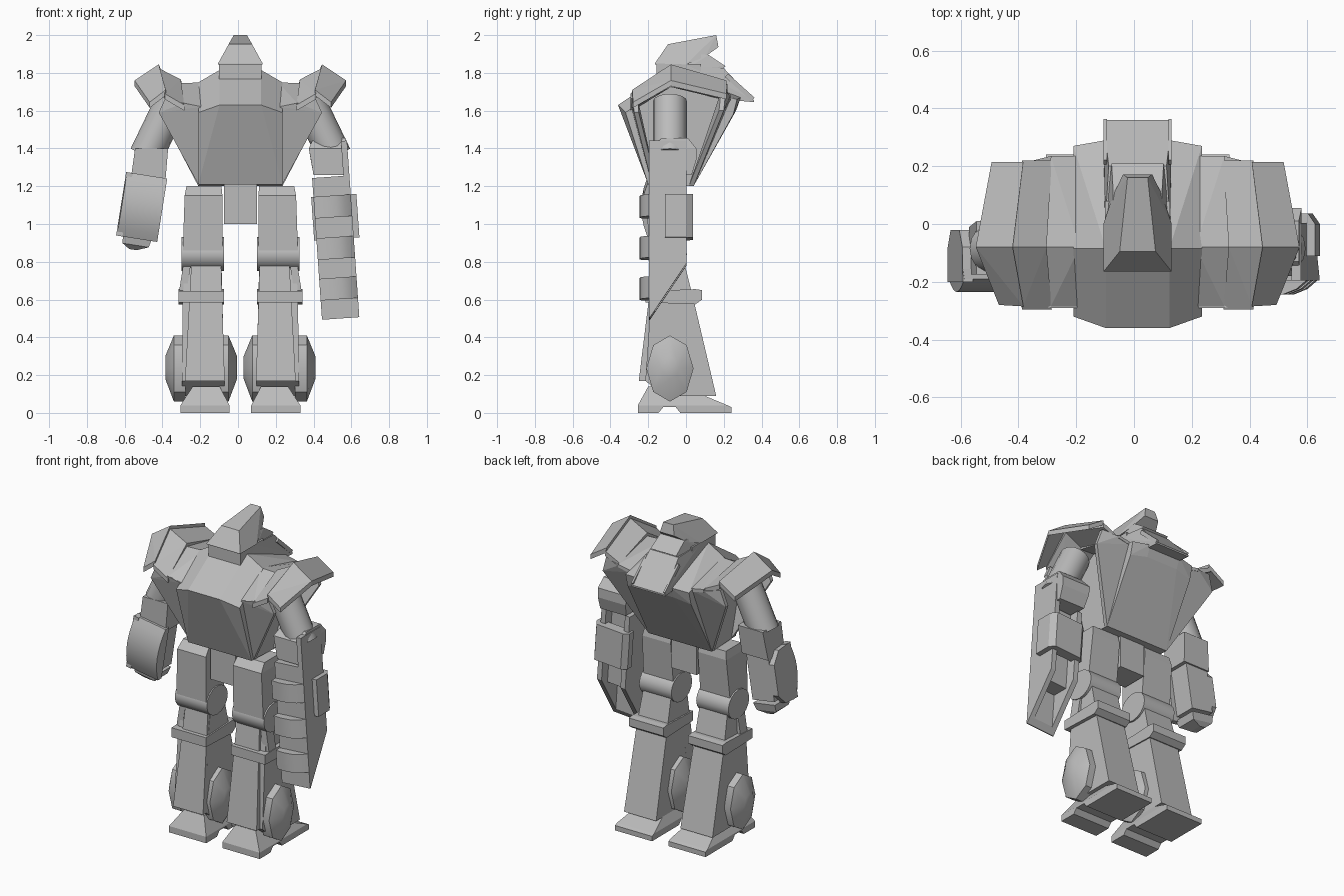
import bpy, bmesh, math
from mathutils import Matrix, Vector

C = 0.0125  # body symmetry plane
grey = bpy.data.materials.new("plain_grey")
grey.diffuse_color = (0.5, 0.5, 0.5, 1)


def finish(name, bm, M=None, smooth=False):
    if M is not None:
        bm.transform(M)
    bmesh.ops.recalc_face_normals(bm, faces=bm.faces[:])
    me = bpy.data.meshes.new(name)
    bm.to_mesh(me)
    bm.free()
    me.materials.append(grey)
    for p in me.polygons:
        p.use_smooth = False
    ob = bpy.data.objects.new(name, me)
    bpy.context.scene.collection.objects.link(ob)
    if smooth:
        bpy.context.view_layer.objects.active = ob
        ob.select_set(True)
        bpy.ops.object.shade_smooth_by_angle(angle=math.radians(35))
        ob.select_set(False)
    return ob


def hull(name, pts, M=None, smooth=False):
    """Convex solid through the points."""
    bm = bmesh.new()
    vs = [bm.verts.new(p) for p in pts]
    r = bmesh.ops.convex_hull(bm, input=vs)
    junk = {v for v in r["geom_interior"] + r["geom_unused"] if isinstance(v, bmesh.types.BMVert)}
    bmesh.ops.delete(bm, geom=list(junk), context='VERTS')
    bmesh.ops.dissolve_limit(bm, angle_limit=math.radians(2), verts=bm.verts[:], edges=bm.edges[:])
    return finish(name, bm, M, smooth)


def rect(z, x0, x1, y0, y1):
    return [(x, y, z) for x in (x0, x1) for y in (y0, y1)]


def box(name, x0, x1, y0, y1, z0, z1, M=None):
    return hull(name, rect(z0, x0, x1, y0, y1) + rect(z1, x0, x1, y0, y1), M)


def both(name, pts, smooth=False):
    """Same part on both sides; x is the distance from the symmetry plane."""
    for side, s in (("left", -1), ("right", 1)):
        hull(side + "_" + name, [(C + s * x, y, z) for x, y, z in pts], None, smooth)


def centred(pts):
    return [(C + s * x, y, z) for x, y, z in pts for s in (-1, 1)]


def ring(x, cy, cz, ry, rz, n):
    return [(x, cy + ry * math.sin(2 * math.pi * i / n), cz + rz * math.cos(2 * math.pi * i / n)) for i in range(n)]


def slab(top, drop):
    return top + [(x, y, z - drop) for x, y, z in top]


# torso
hull("chest", centred([
    (.11, -.36, 1.63), (.2225, -.32, 1.59), (.11, -.085, 1.815), (.2225, -.085, 1.75),
    (.11, .29, 1.67), (.2225, .27, 1.66), (.11, .265, 1.60), (.2225, .25, 1.58),
    (.2225, -.2, 1.21), (.2225, .04, 1.2)]))
box("pelvis", C - .0875, C + .0875, -.17, 0, 1.0, 1.25)

# hollow shoulder: front and back wings, sloped roof plates
both("front_wing", [(x, y + d, z) for x, y, z in
     [(.432, -.275, 1.59), (.40, -.28, 1.66), (.30, -.29, 1.64), (.21, -.29, 1.62), (.2225, -.18, 1.21)]
     for d in (0, .025)])
both("back_wing", [(x, y + d, z) for x, y, z in
     [(.432, .20, 1.60), (.40, .21, 1.70), (.30, .235, 1.68), (.21, .235, 1.66), (.2225, .04, 1.2)]
     for d in (0, -.025)])
both("shoulder_pad_front", slab([(.56, -.08, 1.76), (.432, -.08, 1.845), (.48, -.28, 1.645), (.395, -.285, 1.71)], .03))
both("shoulder_pad_back", slab([(.56, -.08, 1.76), (.432, -.08, 1.845), (.505, .215, 1.69), (.395, .215, 1.76)], .03))
both("shoulder_strip_front", slab([(.432, -.08, 1.825), (.315, -.08, 1.765), (.40, -.295, 1.69), (.297, -.295, 1.63)], .03))
both("shoulder_strip_back", slab([(.432, -.08, 1.825), (.315, -.08, 1.765), (.40, .22, 1.74), (.297, .22, 1.69)], .03))
both("collar_front", slab([(.32, -.08, 1.745), (.20, -.08, 1.75), (.30, -.285, 1.64), (.20, -.285, 1.62)], .02))
both("collar_back", slab([(.32, -.08, 1.745), (.20, -.08, 1.75), (.30, .235, 1.69), (.20, .235, 1.67)], .02))

# head
hull("head_crest", centred([
    (.118, -.165, 1.85), (.062, -.095, 1.952), (.035, .16, 2.0), (.05, .172, 1.937),
    (.085, .10, 1.885), (.118, .0, 1.845), (.118, -.165, 1.845)]))
box("neck", C - .112, C + .112, -.155, .08, 1.76, 1.846)
hull("head_visor", centred([
    (.085, .03, 1.90), (.085, .12, 1.895), (.09, .21, 1.835), (.112, .0, 1.82), (.10, .12, 1.78)]))
hull("head_lower_plate", centred([
    (.112, -.05, 1.80), (.112, .0, 1.84), (.10, .2, 1.825),
    (.105, .28, 1.735), (.118, .36, 1.655), (.118, .36, 1.645), (.118, .2, 1.66)]))
for s in (-1, 1):
    box("head_side_rim", C + s * .112 - .006, C + s * .112 + .006, -.19, .0, -.012, .012,
        Matrix.Translation((0, .355, 1.66)) @ Matrix.Rotation(math.radians(-42), 4, 'X'))

# upper arms
for side, s in (("left", -1), ("right", 1)):
    a, b = Vector((C + s * .36, -.085, 1.65)), Vector((C + s * .50, -.085, 1.36))
    bm = bmesh.new()
    bmesh.ops.create_cone(bm, cap_ends=True, segments=16, radius1=.09, radius2=.09, depth=(b - a).length)
    M = Matrix.Translation((a + b) / 2) @ (b - a).to_track_quat('Z', 'Y').to_matrix().to_4x4()
    finish(side + "_upper_arm", bm, M, True)

# left forearm with curved L-shaped guard and fist, tilted outward
L = Matrix.Translation((-.51, 0, 1.09)) @ Matrix.Rotation(math.radians(9), 4, 'Y')
hull("left_elbow", rect(1.4, -.545, -.37, -.175, .01) + rect(1.22, -.57, -.385, -.175, -.01))
box("left_forearm", -.075, .08, -.17, -.02, -.14, .17, L)
hull("left_arm_guard", [(x, -.235 + .045 * (z / .17) ** 2, z)
     for z in [-.17 + i * .34 / 8 for i in range(9)] for x in (-.105, .11)]
     + [(x, -.155, z) for x in (-.11, .11) for z in (-.17, .17)], L, True)
hull("left_guard_outer_plate", [(x, y, z) for x in (-.11, -.075)
     for y, z in ((-.2, -.17), (-.2, .17), (-.08, .16), (-.02, .09), (-.02, -.1), (-.08, -.165))], L)
hull("left_fist", rect(-.16, -.075, .08, -.17, -.02) + rect(-.205, -.07, .07, -.16, -.03)
     + rect(-.23, -.03, .01, -.13, -.05), L)

# right arm: elbow, long gauntlet open at the back, curved ribs and clamp
hull("right_elbow", rect(1.26, .40, .58, -.18, .03) + rect(1.34, .385, .58, -.18, .055)
     + rect(1.40, .375, .58, -.18, .055) + rect(1.455, .40, .57, -.13, .01))
R = Matrix.Translation((.49, 0, 1.25)) @ Matrix.Rotation(math.radians(-4), 4, 'Y')
prof = [(-.195, 0), (.003, 0), (.003, -.465), (-.19, -.752), (-.195, -.752)]
for name, x0, x1 in (("inner", -.098, -.065), ("outer", .068, .10)):
    hull("right_gauntlet_" + name + "_wall", [(x, y, z) for x in (x0, x1) for y, z in prof], R)
hull("right_gauntlet_front", [(x, y, z) for x in (-.098, .10)
     for y, z in ((-.195, 0), (-.165, 0), (-.165, -.715), (-.19, -.752), (-.195, -.752))], R)
box("right_gauntlet_core", -.066, .069, -.17, -.06, -.5, 0, R)
box("right_gauntlet_side_plate", .068, .10, -.195, .003, -.02, .185, R)
for z in (-.10, -.32, -.535):
    hull("right_gauntlet_rib", [(x, y, zz) for zz in (z, z - .115) for x, y in
         ((-.098, -.19), (-.098, -.235), (-.04, -.245), (.02, -.243), (.065, -.225), (.10, -.195), (.10, -.19))], R, True)
hull("right_clamp", rect(-.10, .09, .13, -.11, .0) + rect(-.33, .09, .13, -.11, .0)
     + rect(-.10, .07, .105, -.02, .037) + rect(-.33, .07, .105, -.02, .037), R)
hull("right_clamp_back", [(x, y, z) for z in (-.33, -.10)
     for x, y in ((-.11, -.03), (-.11, .01), (-.08, .037), (.09, .037), (.09, -.03))], R)

# legs
both("thigh", rect(1.2, .10, .285, -.16, -.01) + rect(1.15, .095, .295, -.205, 0) + rect(.85, .095, .305, -.2, -.03))
both("knee_joint", ring(.0875, -.1, .84, .105, .09, 16) + ring(.3125, -.1, .84, .105, .09, 16), True)
both("calf", rect(.80, .10, .295, -.15, -.01) + rect(.60, .095, .305, -.185, .04)
     + [(x, y, z) for x in (.085, .31) for y, z in ((-.215, .17), (.16, .09), (-.12, .09))])
both("shin_plate", [(.103, -.17, .82), (.258, -.17, .82), (.103, -.1, .82), (.258, -.1, .82),
     (.083, -.25, .17), (.293, -.25, .17), (.083, -.17, .17), (.293, -.17, .17)])
both("knee_band", [(x, y, z) for x in (.0875, .328)
     for y, z in ((-.215, .585), (-.215, .645), (.05, .655), (.085, .65), (.085, .60), (.05, .575))])
both("knee_strap", [(x + d, y, z) for d in (0, -.04) for y in (-.17, -.10) for x, z in ((.30, .80), (.328, .62))])

# ankle wheels
both("outer_wheel", ring(.29, -.085, .235, .125, .175, 8) + ring(.352, -.085, .235, .125, .175, 8)
     + ring(.3975, -.085, .24, .05, .06, 8), True)
both("inner_wheel", ring(.11, -.085, .235, .125, .175, 8) + ring(.063, -.085, .235, .125, .175, 8)
     + ring(.0175, -.085, .24, .05, .06, 8), True)

# feet with an arch under the middle
both("foot", rect(.03, .0575, .3175, -.255, .24) + rect(.04, .0575, .3175, -.255, .22)
     + rect(.14, .11, .252, -.2, -.02) + rect(.10, .095, .27, -.02, .05))
both("front_sole", rect(0, .0575, .3175, -.255, -.145) + rect(.031, .0575, .3175, -.255, -.12))
both("back_sole", rect(0, .0575, .3175, -.03, .24) + rect(.031, .0575, .3175, -.055, .24))
